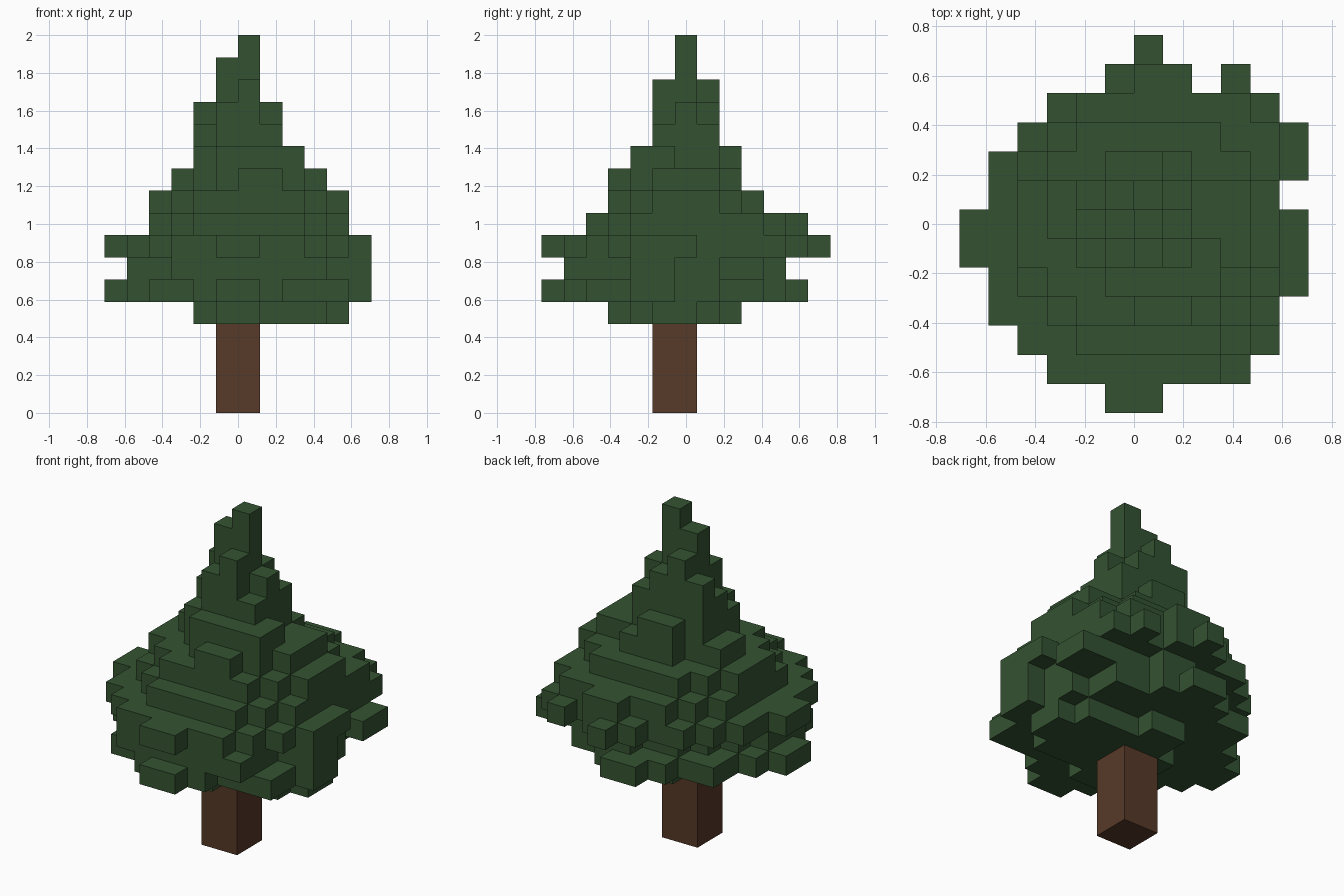
import bpy
import bmesh
from mathutils import Vector

CELL = 2 / 17  # edge length of one cube

default = bpy.data.objects.get("Cube")
if default:
    bpy.data.objects.remove(default, do_unlink=True)


def make_material(name, color):
    mat = bpy.data.materials.new(name)
    mat.use_nodes = True
    mat.diffuse_color = color
    mat.node_tree.nodes["Principled BSDF"].inputs["Base Color"].default_value = color
    return mat


def box(x0, x1, y0, y1, z0, z1):
    """All grid cells inside a block."""
    return {(x, y, z) for x in range(x0, x1)
            for y in range(y0, y1) for z in range(z0, z1)}


def disc(x0, x1, y0, y1, z, power):
    """Grid cells of one rounded layer that fills the given extents."""
    cx, cy = (x0 + x1) / 2, (y0 + y1) / 2
    rx, ry = (x1 - x0) / 2, (y1 - y0) / 2
    return {(x, y, z) for x, y, z in box(x0, x1, y0, y1, z, z + 1)
            if abs((x + 0.5 - cx) / rx) ** power
            + abs((y + 0.5 - cy) / ry) ** power <= 1}


def build_blocks(name, cells, mat):
    """One mesh made of the outer faces of all the cubes."""
    bm = bmesh.new()
    corners = {}

    def corner(point):
        key = tuple(round(v) for v in point)
        if key not in corners:
            x, y, z = key
            corners[key] = bm.verts.new((x * CELL, (y - 0.5) * CELL, z * CELL))
        return corners[key]

    axes = [Vector((1, 0, 0)), Vector((0, 1, 0)), Vector((0, 0, 1))]
    for cell in sorted(cells):
        base = Vector(cell)
        for i in range(3):
            n, u, v = axes[i], axes[(i + 1) % 3], axes[(i + 2) % 3]
            for side in (0, 1):
                step = n if side else -n
                if tuple(round(c) for c in base + step) in cells:
                    continue
                p = base + n * side
                ring = [p, p + u, p + u + v, p + v]
                if not side:
                    ring.reverse()
                bm.faces.new([corner(q) for q in ring])
    mesh = bpy.data.meshes.new(name)
    bm.to_mesh(mesh)
    bm.free()
    mesh.materials.append(mat)
    obj = bpy.data.objects.new(name, mesh)
    bpy.context.collection.objects.link(obj)
    return obj


leaf_green = make_material("leaf green", (0.034, 0.086, 0.031, 1))
bark_brown = make_material("bark brown", (0.095, 0.041, 0.021, 1))

# Trunk
build_blocks("trunk", box(-1, 1, -1, 1, 0, 4), bark_brown)

# Rounded foliage layers, bottom to top: extents in cells and squareness
layers = [
    (-2, 4, -2, 2, 2.5),
    (-5, 5, -5, 5, 2),
    (-4, 5, -4, 4, 2.2),
    (-5, 5, -5, 5, 2.5),
    (-4, 5, -4, 5, 2),
    (-4, 5, -3, 4, 2),
    (-2, 3, -2, 3, 2.5),
]
foliage = set()
for level, (x0, x1, y0, y1, power) in enumerate(layers, start=4):
    foliage |= disc(x0, x1, y0, y1, level, power)

# Stepped crown and spire
crown = [
    (-1, 3, -2, 0, 10, 12),
    (-2, 2, -1, 2, 11, 12),
    (-1, 1, 2, 3, 11, 12),
    (-1, 2, -1, 2, 12, 13),
    (-2, -1, 0, 2, 12, 13),
    (-1, 1, -1, 2, 13, 14),
    (1, 2, 0, 1, 13, 14),
    (-2, -1, 1, 2, 13, 14),
    (-1, 1, 0, 1, 14, 16),
    (0, 1, -1, 0, 14, 15),
    (-1, 0, 1, 2, 14, 15),
    (0, 1, 0, 1, 16, 17),
]

# Branch tips of the lower layers
low_tips = [
    (-1, 1, -3, -1, 4, 5),
    (2, 4, -2, 2, 4, 5),
    (3, 5, -1, 1, 4, 5),
    (-1, 1, 1, 3, 4, 5),
    (-1, 1, -6, -4, 5, 6),
    (-6, -4, -1, 1, 5, 6),
    (-1, 1, 4, 6, 5, 6),
    (3, 5, -4, -2, 5, 6),
    (4, 6, -2, 0, 5, 7),
    (-3, 4, -5, -3, 6, 7),
    (-5, -3, -2, 1, 6, 7),
    (0, 2, 3, 5, 6, 7),
    (3, 6, 2, 4, 6, 7),
]

# Branch tips of the upper layers
high_tips = [
    (-1, 1, -6, -4, 7, 8),
    (-6, -4, -1, 1, 7, 8),
    (4, 6, -2, 1, 7, 8),
    (0, 1, 4, 7, 7, 8),
    (3, 5, 3, 5, 7, 8),
    (3, 4, 5, 6, 7, 8),
    (-1, 2, 5, 6, 7, 8),
    (0, 2, 4, 6, 8, 9),
    (2, 4, 3, 5, 8, 9),
    (3, 5, 3, 4, 8, 9),
    (0, 2, -3, -1, 10, 11),
    (2, 4, -1, 2, 10, 11),
    (-3, -1, 0, 2, 10, 11),
]
for block in crown + low_tips + high_tips:
    foliage |= box(*block)
build_blocks("foliage", foliage, leaf_green)
